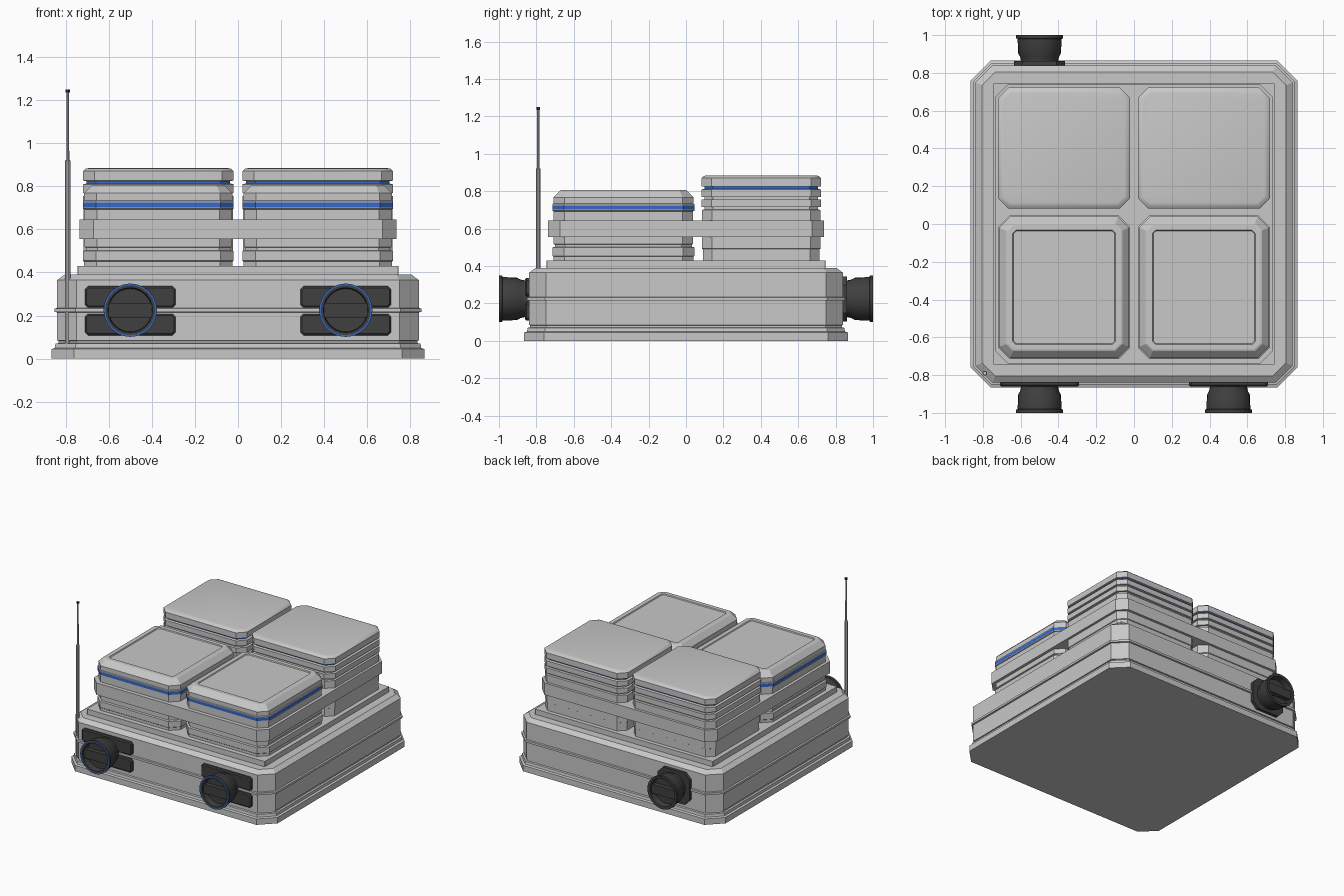
import bpy, bmesh, math

if "Cube" in bpy.data.objects:
    bpy.data.objects.remove(bpy.data.objects["Cube"])


def material(name, rgb):
    m = bpy.data.materials.new(name)
    m.diffuse_color = (*rgb, 1)
    m.use_nodes = True
    m.node_tree.nodes["Principled BSDF"].inputs["Base Color"].default_value = m.diffuse_color
    return m


GREY = material("light_grey", (0.58, 0.58, 0.58))
DARK = material("dark_rubber", (0.05, 0.05, 0.05))
BLUE = material("blue_trim", (0.035, 0.14, 0.60))


def skin(name, rings, mats, accents=(), loc=(0, 0, 0), rot=0, close=True):
    """Bridge a list of vertex rings; strips listed in accents use the second material."""
    bm = bmesh.new()
    vs = [[bm.verts.new(p) for p in r] for r in rings]
    n = len(vs[0])
    for k in range(len(vs) - 1):
        for i in range(n):
            j = (i + 1) % n
            f = bm.faces.new((vs[k][i], vs[k][j], vs[k + 1][j], vs[k + 1][i]))
            f.material_index = 1 if k in accents else 0
    if close:
        bm.faces.new(vs[0][::-1])
        bm.faces.new(vs[-1])
    bmesh.ops.recalc_face_normals(bm, faces=bm.faces)
    me = bpy.data.meshes.new(name)
    bm.to_mesh(me)
    bm.free()
    for m in mats:
        me.materials.append(m)
    ob = bpy.data.objects.new(name, me)
    ob.location = loc
    ob.rotation_euler = (rot, 0, 0)
    bpy.context.collection.objects.link(ob)
    return ob


def octagon(hx, hy, c, d, z):
    """Rectangle with cut corners, inset by d."""
    hx, hy, c = hx - d, hy - d, max(c - d * 0.586, 0.003)
    return [(hx, c - hy, z), (hx, hy - c, z), (hx - c, hy, z), (c - hx, hy, z),
            (-hx, hy - c, z), (-hx, c - hy, z), (c - hx, -hy, z), (hx - c, -hy, z)]


def stack(name, hx, hy, c, profile, mats, **kw):
    return skin(name, [octagon(hx, hy, c, d, z) for z, d in profile], mats, **kw)


def lathe(name, profile, mats, n=24, smooth=True, **kw):
    rings = [[(r * math.cos(2 * math.pi * i / n), r * math.sin(2 * math.pi * i / n), z)
              for i in range(n)] for r, z in profile]
    ob = skin(name, rings, mats, **kw)
    if smooth:
        bpy.context.view_layer.objects.active = ob
        ob.select_set(True)
        bpy.ops.object.shade_smooth_by_angle(angle=math.radians(35))
        ob.select_set(False)
    return ob


# Base housing with foot, waist ridge and sloped shoulder
stack("base_housing", 0.865, 0.865, 0.105, [
    (0, 0), (0.045, 0), (0.05, 0.015), (0.07, 0.018), (0.072, 0.032), (0.083, 0.032),
    (0.085, 0.026), (0.215, 0.026), (0.217, 0.014), (0.233, 0.014), (0.235, 0.026),
    (0.365, 0.026), (0.39, 0.06)], [GREY])
stack("deck_plate", 0.745, 0.745, 0.003, [(0.385, 0), (0.43, 0)], [GREY])

# Strap that ties the four modules together
stack("module_strap", 0.735, 0.738, 0.065, [(0.555, 0), (0.645, 0)], [GREY])

for s, side in ((-1, "left"), (1, "right")):
    # Low front modules: blue band, sloped cap and recessed lid
    stack("front_module_" + side, 0.35, 0.38, 0.062, [
        (0.43, 0.006), (0.45, 0.006), (0.455, 0), (0.50, 0), (0.503, 0.014), (0.515, 0.014),
        (0.518, 0.007), (0.693, 0.007), (0.696, 0), (0.702, 0), (0.725, 0), (0.731, 0),
        (0.734, 0.006), (0.768, 0.006), (0.804, 0.042), (0.807, 0.05), (0.807, 0.078),
        (0.80, 0.082)], [GREY, BLUE], accents=(9,), loc=(s * 0.37, -0.335, 0))

    # Tall rear modules: grooved layers with softly shaded lids
    prof = [(0.43, 0.008), (0.49, 0.008), (0.493, 0.003), (0.70, 0.003)]
    for z in (0.703, 0.757, 0.813):
        prof += [(z, 0.016), (z + 0.012, 0.016), (z + 0.013, 0), (z + 0.052, 0)]
    prof[-1] = (0.87, 0)
    prof += [(0.882, 0.014), (0.885, 0.03)]
    ob = stack("rear_module_" + side, 0.35, 0.32, 0.055, prof, [GREY, BLUE],
               accents=(12,), loc=(s * 0.37, 0.402, 0))
    for f in ob.data.polygons:
        f.use_smooth = f.normal.z > 0.2 and f.center.z > 0.86


# Cable sockets: flared cup, rim and cross bar
def socket(name, x, back, ring_mat):
    rot = -math.pi / 2 if back else math.pi / 2
    loc = (x, 0, 0.225)
    lathe(name, [(0.098, 0.82), (0.098, 0.86), (0.103, 0.885), (0.114, 0.905), (0.116, 0.98),
                 (0.124, 0.983), (0.124, 1.0), (0.116, 1.0), (0.104, 0.998), (0.10, 0.95)],
          [DARK, ring_mat], accents=(6,), loc=loc, rot=rot)
    stack(name + "_bar", 0.10, 0.034, 0.004, [(0.94, 0), (0.985, 0)], [DARK], loc=loc, rot=rot)


for s, side in ((-1, "left"), (1, "right")):
    socket("front_socket_" + side, s * 0.5, False, BLUE)
    # Mounting plates above and below the waist ridge
    for z, lvl in ((0.287, "upper"), (0.158, "lower")):
        stack(f"front_plate_{side}_{lvl}", 0.21, 0.05, 0.014,
              [(0.83, 0), (0.853, 0), (0.86, 0.008)], [DARK], loc=(s * 0.5, 0, z),
              rot=math.pi / 2)
socket("rear_socket", -0.5, True, DARK)
stack("rear_socket_flange", 0.135, 0.12, 0.045, [(0.83, 0), (0.862, 0)], [DARK],
      loc=(-0.5, 0, 0.225), rot=-math.pi / 2)

# Telescopic antenna on the front left corner
lathe("antenna", [(0.013, 0.06), (0.013, 0.92), (0.007, 0.922), (0.006, 1.235),
                  (0.01, 1.236), (0.01, 1.25)], [GREY, DARK], accents=(4,), n=10,
      loc=(-0.79, -0.79, 0))
